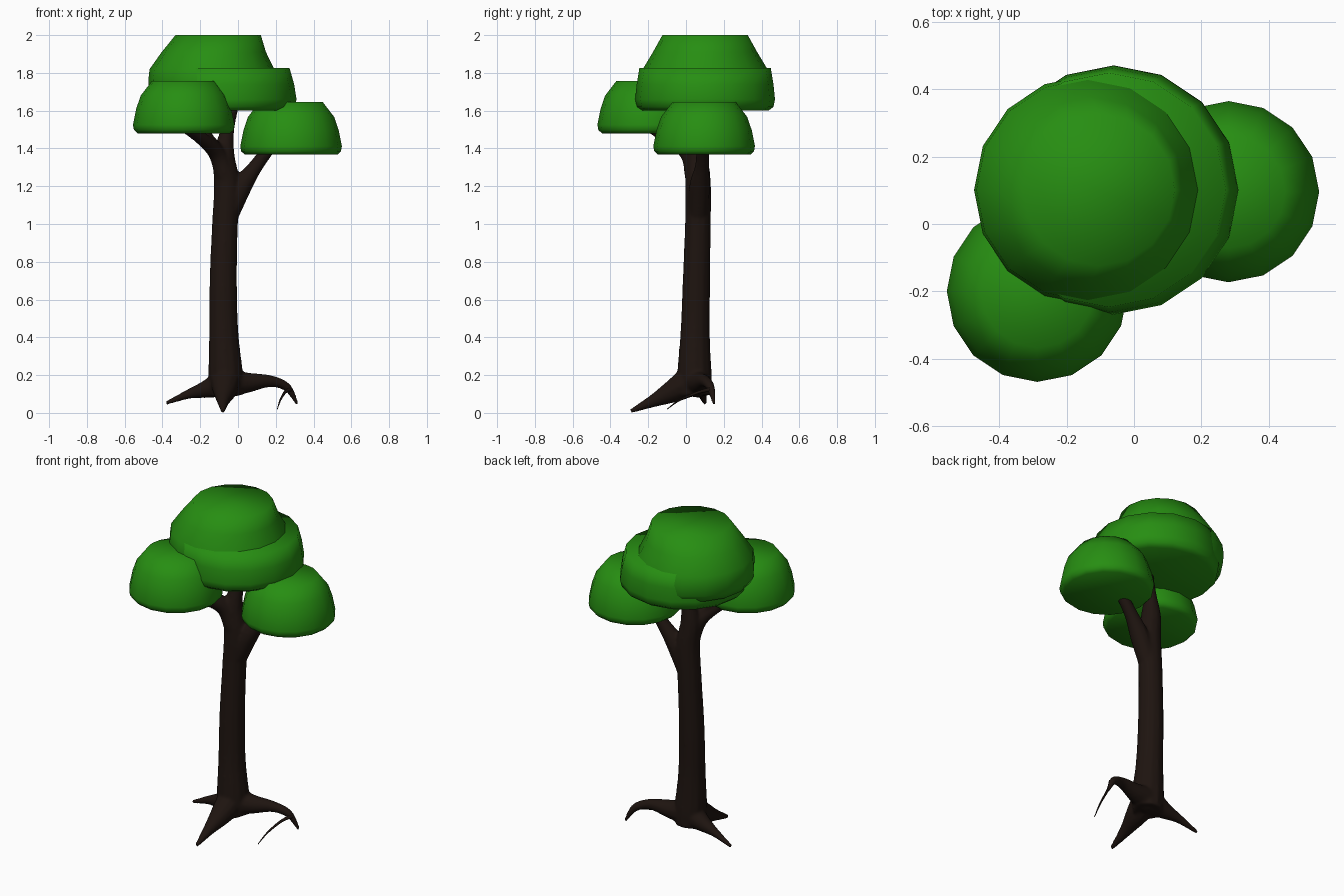
import bpy, bmesh
from math import cos, sin, pi
from mathutils import Vector


def material(name, color):
    m = bpy.data.materials.new(name)
    m.diffuse_color = (*color, 1)
    return m


LEAF = material("leaf_green", (0.02, 0.27, 0.006))
BARK = material("bark_brown", (0.013, 0.007, 0.005))


def loft(bm, rings, n):
    """Skin closed rings given as (centre, radius, axis)."""
    loops = []
    for c, r, axis in rings:
        q = Vector((0, 0, 1)).rotation_difference(axis)
        loops.append([bm.verts.new(c + q @ Vector((r * cos(2 * pi * i / n), r * sin(2 * pi * i / n), 0)))
                      for i in range(n)])
    for a, b in zip(loops, loops[1:]):
        for i in range(n):
            j = (i + 1) % n
            bm.faces.new((a[i], a[j], b[j], b[i]))
    bm.faces.new(loops[0][::-1])
    bm.faces.new(loops[-1])


def finish(bm, name, mat):
    bmesh.ops.recalc_face_normals(bm, faces=bm.faces)
    me = bpy.data.meshes.new(name)
    bm.to_mesh(me)
    bm.free()
    me.polygons.foreach_set("use_smooth", [True] * len(me.polygons))
    me.materials.append(mat)
    ob = bpy.data.objects.new(name, me)
    bpy.context.collection.objects.link(ob)
    return ob


def tube(bm, pts, n=12, steps=5):
    """Smooth tapering tube through (x, y, z, radius) points."""
    p = [Vector(q) for q in pts]
    p = [2 * p[0] - p[1]] + p + [2 * p[-1] - p[-2]]
    path = []
    for a, b, c, d in zip(p, p[1:], p[2:], p[3:]):
        for k in range(steps):
            t = k / steps
            path.append(0.5 * (2 * b + (c - a) * t + (2 * a - 5 * b + 4 * c - d) * t * t
                               + (3 * b - a - 3 * c + d) * t ** 3))
    path.append(p[-2])
    rings = []
    for i, q in enumerate(path):
        d = path[min(i + 1, len(path) - 1)] - path[max(i - 1, 0)]
        rings.append((q.xyz, max(q.w, 0.002), d.xyz.normalized()))
    loft(bm, rings, n)


def canopy(name, y, profile):
    """Mushroom-like leaf clump; profile rows are (x centre, z, radius)."""
    bm = bmesh.new()
    loft(bm, [(Vector((x, y, z)), r, Vector((0, 0, 1))) for x, z, r in profile], 16)
    finish(bm, name, LEAF)


# Leaf clumps: two matching side clumps, then the stacked crown
SIDE = [(0, 0.245), (0.018, 0.264), (0.045, 0.269), (0.13, 0.252), (0.2, 0.228), (0.278, 0.168)]
canopy("left_leaves", -0.2, [(-0.287, 1.48 + z, r) for z, r in SIDE])
canopy("right_leaves", 0.096, [(0.281, 1.367 + z, r) for z, r in SIDE])
canopy("lower_crown", 0.101, [(-0.065, 1.60, 0.335), (-0.062, 1.62, 0.362), (-0.06, 1.66, 0.37),
                              (-0.065, 1.74, 0.362), (-0.075, 1.825, 0.348)])
canopy("upper_crown", 0.101, [(-0.13, 1.66, 0.32), (-0.132, 1.70, 0.338), (-0.135, 1.76, 0.34),
                              (-0.138, 1.82, 0.33), (-0.128, 1.91, 0.276), (-0.105, 2.0, 0.226)])

# Trunk, branches and roots, fused into one smooth surface
bm = bmesh.new()
LIMBS = [
    # trunk running into the centre branch
    [(-0.06, 0.05, 0.09, 0.085), (-0.065, 0.045, 0.2, 0.092), (-0.075, 0.048, 0.42, 0.078),
     (-0.078, 0.055, 0.7, 0.073), (-0.069, 0.063, 1.0, 0.069), (-0.058, 0.064, 1.2, 0.069),
     (-0.075, 0.06, 1.36, 0.058), (-0.055, 0.075, 1.5, 0.036), (-0.02, 0.09, 1.65, 0.03)],
    # right branch
    [(-0.045, 0.065, 1.06, 0.055), (0.02, 0.072, 1.2, 0.055), (0.09, 0.085, 1.3, 0.039),
     (0.165, 0.09, 1.4, 0.033), (0.2, 0.09, 1.45, 0.03)],
    # left branch
    [(-0.06, 0.055, 1.24, 0.06), (-0.11, 0.015, 1.37, 0.046), (-0.19, -0.09, 1.45, 0.036),
     (-0.29, -0.2, 1.52, 0.03)],
    # twig between left and centre branches
    [(-0.09, 0.03, 1.38, 0.03), (-0.15, -0.02, 1.46, 0.022), (-0.18, -0.06, 1.53, 0.016)],
    # front root
    [(-0.065, 0.04, 0.18, 0.085), (-0.07, -0.06, 0.12, 0.065), (-0.078, -0.17, 0.065, 0.035),
     (-0.08, -0.295, 0.008, 0.011)],
    # left root
    [(-0.07, 0.055, 0.16, 0.08), (-0.17, 0.07, 0.125, 0.048), (-0.26, 0.085, 0.1, 0.026),
     (-0.385, 0.1, 0.05, 0.01)],
    # right root
    [(-0.05, 0.055, 0.16, 0.08), (0.05, 0.075, 0.16, 0.055), (0.17, 0.1, 0.168, 0.032),
     (0.26, 0.13, 0.135, 0.023), (0.315, 0.15, 0.045, 0.009)],
]
for limb in LIMBS:
    tube(bm, limb)
trunk = finish(bm, "trunk", BARK)
rm = trunk.modifiers.new("fuse", 'REMESH')
rm.mode = 'VOXEL'
rm.voxel_size = 0.009
rm.use_smooth_shade = True
sm = trunk.modifiers.new("soften", 'SMOOTH')
sm.factor = 0.5
sm.iterations = 6

# Thin rootlet hanging off the right root
bm = bmesh.new()
tube(bm, [(0.28, 0.13, 0.125, 0.012), (0.25, 0.07, 0.11, 0.008), (0.225, -0.03, 0.07, 0.005),
          (0.208, -0.1, 0.02, 0.002)], n=6)
finish(bm, "rootlet", BARK)
